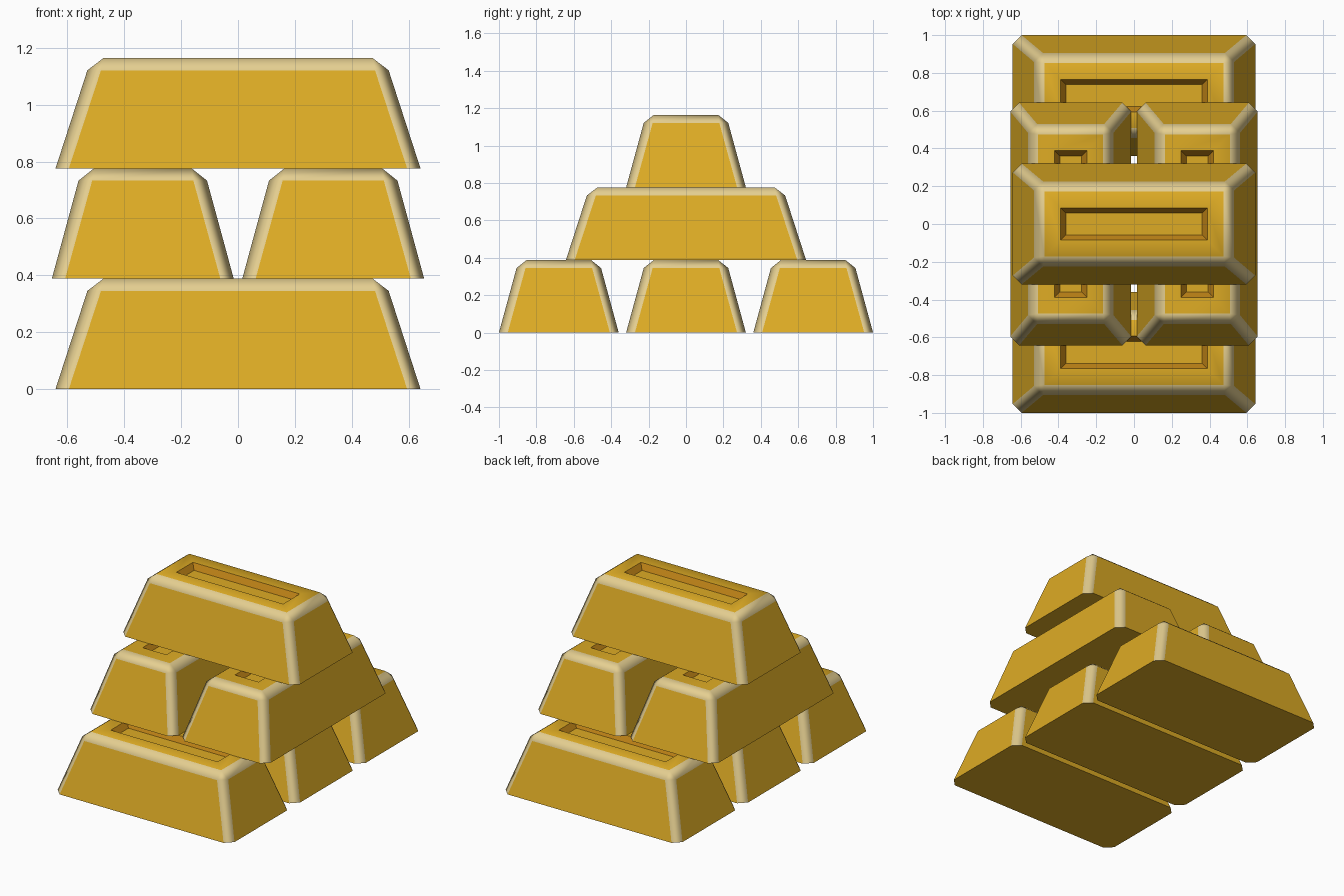
import bpy, bmesh, math

if "Cube" in bpy.data.objects:
    bpy.data.objects.remove(bpy.data.objects["Cube"])


def material(name, color):
    m = bpy.data.materials.new(name)
    m.diffuse_color = (*color, 1.0)
    m.use_nodes = True
    m.node_tree.nodes["Principled BSDF"].inputs["Base Color"].default_value = m.diffuse_color
    return m


MATS = [material("gold", (0.73, 0.41, 0.018)),
        material("pale_gold_edge", (0.78, 0.62, 0.28)),
        material("dark_gold_recess", (0.50, 0.22, 0.008))]
GOLD, PALE, DARK = range(3)
HEIGHT = 0.388


def octagon(bm, x, y, c, z):
    """Rectangle with cut corners, counter-clockwise, starting at the right side."""
    pts = [(x, -y + c), (x, y - c), (x - c, y), (-x + c, y),
           (-x, y - c), (-x, -y + c), (-x + c, -y), (x - c, -y)]
    return [bm.verts.new((px, py, z)) for px, py in pts]


def rectangle(bm, x, y, z):
    """Counter-clockwise rectangle, starting at the back right corner."""
    return [bm.verts.new((px, py, z)) for px, py in ((x, y), (-x, y), (-x, -y), (x, -y))]


def ingot_mesh():
    bm = bmesh.new()

    def face(verts, mat):
        f = bm.faces.new(verts)
        f.material_index = mat
        f.smooth = True
        return f

    base = octagon(bm, 0.642, 0.32, 0.047, 0)
    shoulder = octagon(bm, 0.53, 0.226, 0.048, 0.345)
    top = rectangle(bm, 0.474, 0.172, HEIGHT)
    rim = rectangle(bm, 0.388, 0.086, HEIGHT)
    floor = rectangle(bm, 0.36, 0.058, HEIGHT - 0.035)

    # underside and sloped sides, with pale strips on the cut corners
    face(base[::-1], GOLD)
    for i in range(8):
        j = (i + 1) % 8
        face((base[i], base[j], shoulder[j], shoulder[i]), PALE if i % 2 else GOLD)

    # pale bevel around the top, then the top border and the recess
    for i in range(4):
        j = (i + 1) % 4
        a, b, c = (shoulder[(2 * i + k) % 8] for k in (1, 2, 3))
        face((a, b, top[i]), PALE)
        face((b, c, top[j], top[i]), PALE)
        face((top[i], top[j], rim[j], rim[i]), GOLD)
        face((rim[i], rim[j], floor[j], floor[i]), DARK)
    face(floor, GOLD)

    # crisp edges around the base and the recess
    crisp = set(base + rim + floor)
    for e in bm.edges:
        if e.verts[0] in crisp and e.verts[1] in crisp:
            e.smooth = False
    mesh = bpy.data.meshes.new("ingot")
    bm.to_mesh(mesh)
    bm.free()
    for m in MATS:
        mesh.materials.append(m)
    return mesh


MESH = ingot_mesh()


def ingot(name, x, y, layer, turn=0):
    ob = bpy.data.objects.new(name, MESH)
    bpy.context.collection.objects.link(ob)
    ob.location = (x, y, layer * HEIGHT)
    ob.rotation_euler.z = turn
    # flat large faces, with shading blended over the bevels
    mod = ob.modifiers.new("weighted_normals", 'WEIGHTED_NORMAL')
    mod.keep_sharp = True
    mod.weight = 100


# bottom layer of three, crossed layer of two, single bar on top
for i, y in enumerate((-0.68, 0, 0.68)):
    ingot(f"bottom_bar_{i + 1}", 0, y, 0)
for i, x in enumerate((-0.335, 0.335)):
    ingot(f"middle_bar_{i + 1}", x, 0, 1, math.pi / 2)
ingot("top_bar", 0, 0, 2)
